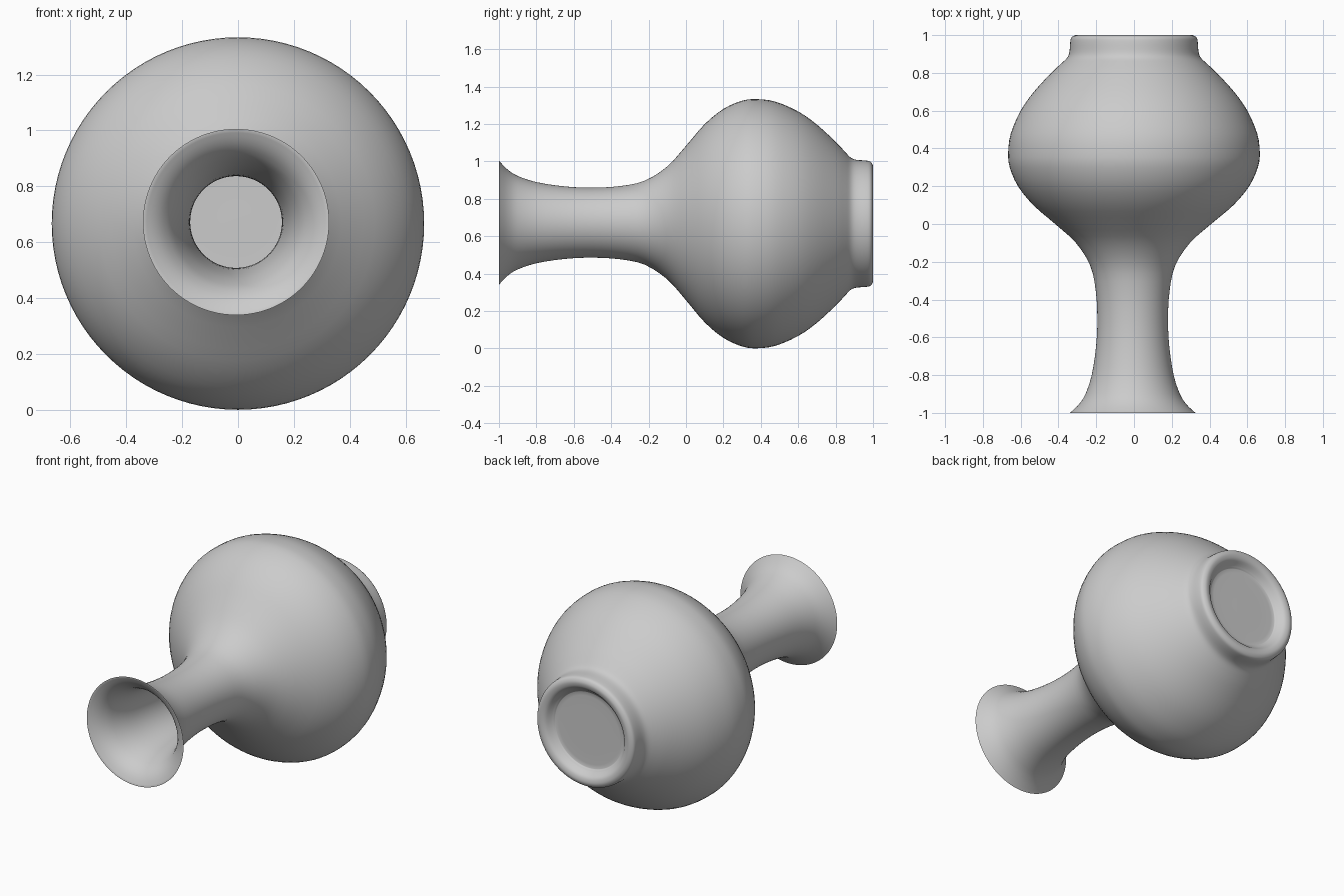
import bpy, bmesh, math
from mathutils import Vector

if "Cube" in bpy.data.objects:
    bpy.data.objects.remove(bpy.data.objects["Cube"])

AXIS_Z = 0.667
SEGMENTS = 96

# profiles as (distance along y, radius)
OUTER = [(-1.0, .333), (-.985, .315), (-.95, .281), (-.9, .25), (-.8, .217), (-.65, .194),
         (-.5, .187), (-.35, .196), (-.22, .225), (-.1, .302), (0, .413), (.1, .53),
         (.2, .612), (.3, .657), (.38, .666), (.48, .652), (.6, .6), (.7, .53),
         (.8, .438), (.85, .385), (.88, .354), (.91, .342), (.96, .338), (.985, .333),
         (.997, .318), (1.0, .3), (.992, .275), (.97, .255), (.955, .238), (.95, .21), (.95, .0)]
INNER = [(-1.0, .329), (-.98, .292), (-.95, .258), (-.9, .226), (-.8, .193), (-.65, .171),
         (-.5, .164), (-.35, .173), (-.22, .203), (-.1, .28), (0, .392), (.1, .508),
         (.2, .588), (.3, .632), (.38, .641), (.48, .627), (.6, .576), (.7, .507),
         (.8, .415), (.87, .33), (.91, .25), (.92, .2), (.92, .0)]


def smooth_path(points, steps=3):
    """Catmull-Rom resampling of a profile."""
    pts = [Vector(p) for p in points]
    out = []
    for i in range(len(pts) - 1):
        p0, p1, p2 = pts[max(i - 1, 0)], pts[i], pts[i + 1]
        p3 = pts[min(i + 2, len(pts) - 1)]
        for s in range(steps):
            t = s / steps
            out.append(.5 * (2 * p1 + (p2 - p0) * t + (2 * p0 - 5 * p1 + 4 * p2 - p3) * t * t
                             + (3 * p1 - p0 - 3 * p2 + p3) * t ** 3))
    return out + [pts[-1]]


def ring(bm, y, r):
    # the neck leans very slightly off the body axis
    lean = .007 * min(1, max(0, (.38 - y) / .6))
    centre = Vector((-lean, y, AXIS_Z + lean * .8))
    if r < 1e-4:
        return [bm.verts.new(centre)]
    angles = (2 * math.pi * k / SEGMENTS for k in range(SEGMENTS))
    return [bm.verts.new(centre + Vector((r * math.cos(a), 0, r * math.sin(a)))) for a in angles]


def bridge(bm, a, b):
    for k in range(SEGMENTS):
        n = (k + 1) % SEGMENTS
        if len(a) == 1:
            bm.faces.new((a[0], b[n], b[k]))
        elif len(b) == 1:
            bm.faces.new((a[k], a[n], b[0]))
        else:
            bm.faces.new((a[k], a[n], b[n], b[k]))


# vase: inside floor, up the inner wall, over the lip, down the outside to the foot
bm = bmesh.new()
profile = smooth_path(INNER)[::-1] + smooth_path(OUTER)
rings = [ring(bm, p.x, p.y) for p in profile]
for a, b in zip(rings, rings[1:]):
    bridge(bm, a, b)
bmesh.ops.recalc_face_normals(bm, faces=bm.faces)
mesh = bpy.data.meshes.new("vase")
bm.to_mesh(mesh)
bm.free()
vase = bpy.data.objects.new("vase", mesh)
bpy.context.collection.objects.link(vase)
bpy.context.view_layer.objects.active = vase
vase.select_set(True)
bpy.ops.object.shade_smooth_by_angle(angle=math.radians(40))
